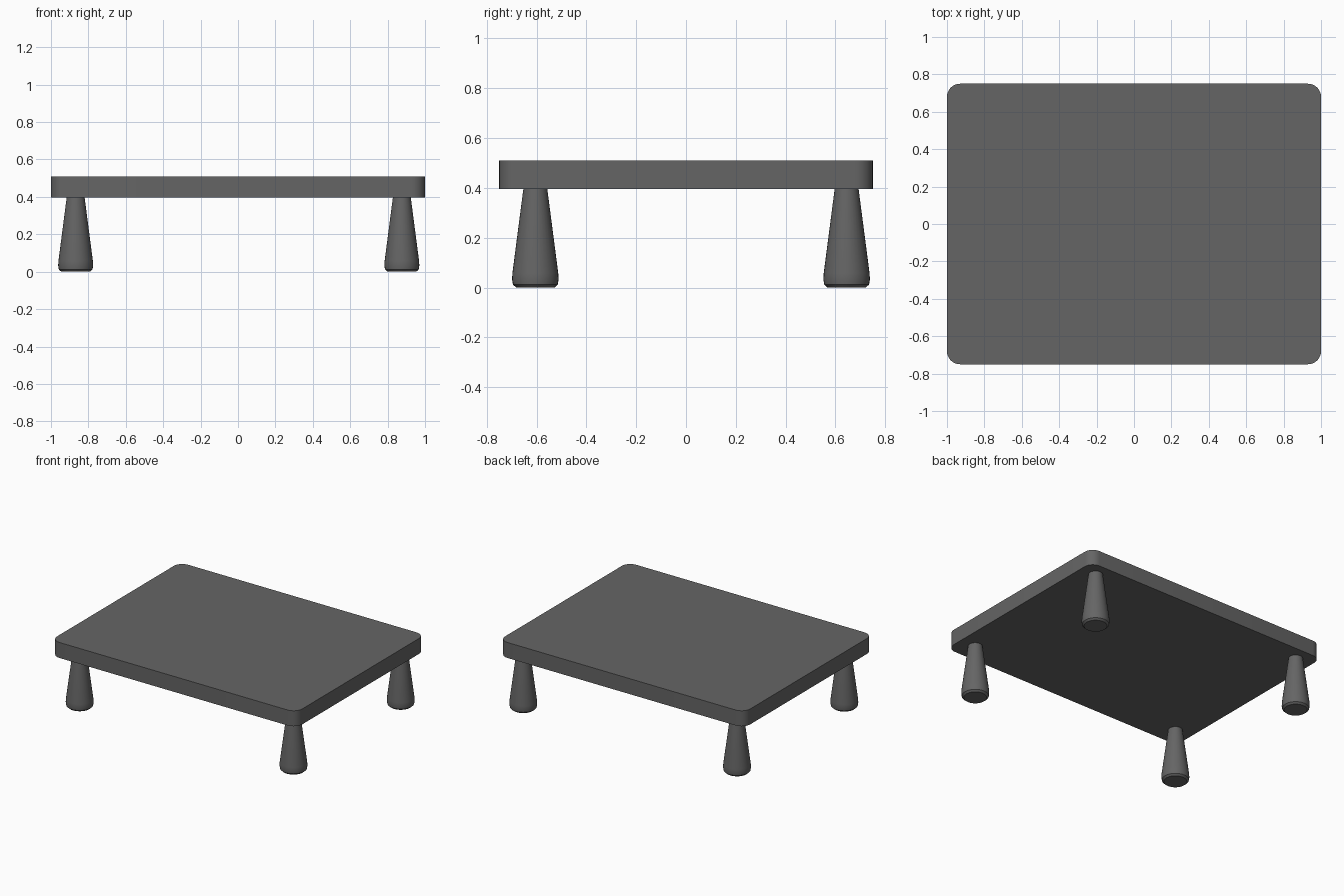
import bpy, bmesh
from math import sin, cos, pi, radians

if "Cube" in bpy.data.objects:
    bpy.data.objects.remove(bpy.data.objects["Cube"])

# Dark grey finish shared by all parts
dark = bpy.data.materials.new("dark_grey")
dark.diffuse_color = (0.13, 0.13, 0.13, 1)
dark.use_nodes = True
dark.node_tree.nodes["Principled BSDF"].inputs["Base Color"].default_value = dark.diffuse_color


def finish(name, bm):
    bmesh.ops.recalc_face_normals(bm, faces=bm.faces[:])
    mesh = bpy.data.meshes.new(name)
    bm.to_mesh(mesh)
    bm.free()
    mesh.materials.append(dark)
    obj = bpy.data.objects.new(name, mesh)
    bpy.context.collection.objects.link(obj)
    bpy.ops.object.select_all(action='DESELECT')
    obj.select_set(True)
    bpy.context.view_layer.objects.active = obj
    bpy.ops.object.shade_smooth_by_angle(angle=radians(30))
    return obj


def table_top(name, hx, hy, z0, z1, radius, steps=8):
    # rounded rectangle outline, extruded upwards
    bm = bmesh.new()
    corners = [(1, 1), (-1, 1), (-1, -1), (1, -1)]
    verts = []
    for q, (sx, sy) in enumerate(corners):
        for i in range(steps + 1):
            a = (q + i / steps) * pi / 2
            verts.append(bm.verts.new((sx * (hx - radius) + radius * cos(a),
                                       sy * (hy - radius) + radius * sin(a), z0)))
    base = bm.faces.new(verts)
    ext = bmesh.ops.extrude_face_region(bm, geom=[base], use_keep_orig=True)
    top = [g for g in ext["geom"] if isinstance(g, bmesh.types.BMVert)]
    bmesh.ops.translate(bm, vec=(0, 0, z1 - z0), verts=top)
    return finish(name, bm)


def leg(name, x, y, profile, sides=32):
    # turned leg: rings of (radius, height) joined into a capped solid
    bm = bmesh.new()
    rings = [[bm.verts.new((x + r * cos(2 * pi * i / sides),
                            y + r * sin(2 * pi * i / sides), z))
              for i in range(sides)] for r, z in profile]
    for lo, hi in zip(rings, rings[1:]):
        for i in range(sides):
            j = (i + 1) % sides
            bm.faces.new((lo[i], lo[j], hi[j], hi[i]))
    bm.faces.new(rings[0])
    bm.faces.new(rings[-1])
    return finish(name, bm)


# Slab
table_top("table_top", 1.0, 0.75, 0.396, 0.51, 0.07)

# Tapered legs with a chamfered foot
PROFILE = [(0.077, 0.0), (0.09, 0.012), (0.0935, 0.033),
           (0.092, 0.058), (0.048, 0.396)]
for depth, y in (("front", -0.605), ("back", 0.645)):
    for side, x in (("left", -0.868), ("right", 0.876)):
        leg(f"{depth}_{side}_leg", x, y, PROFILE)
